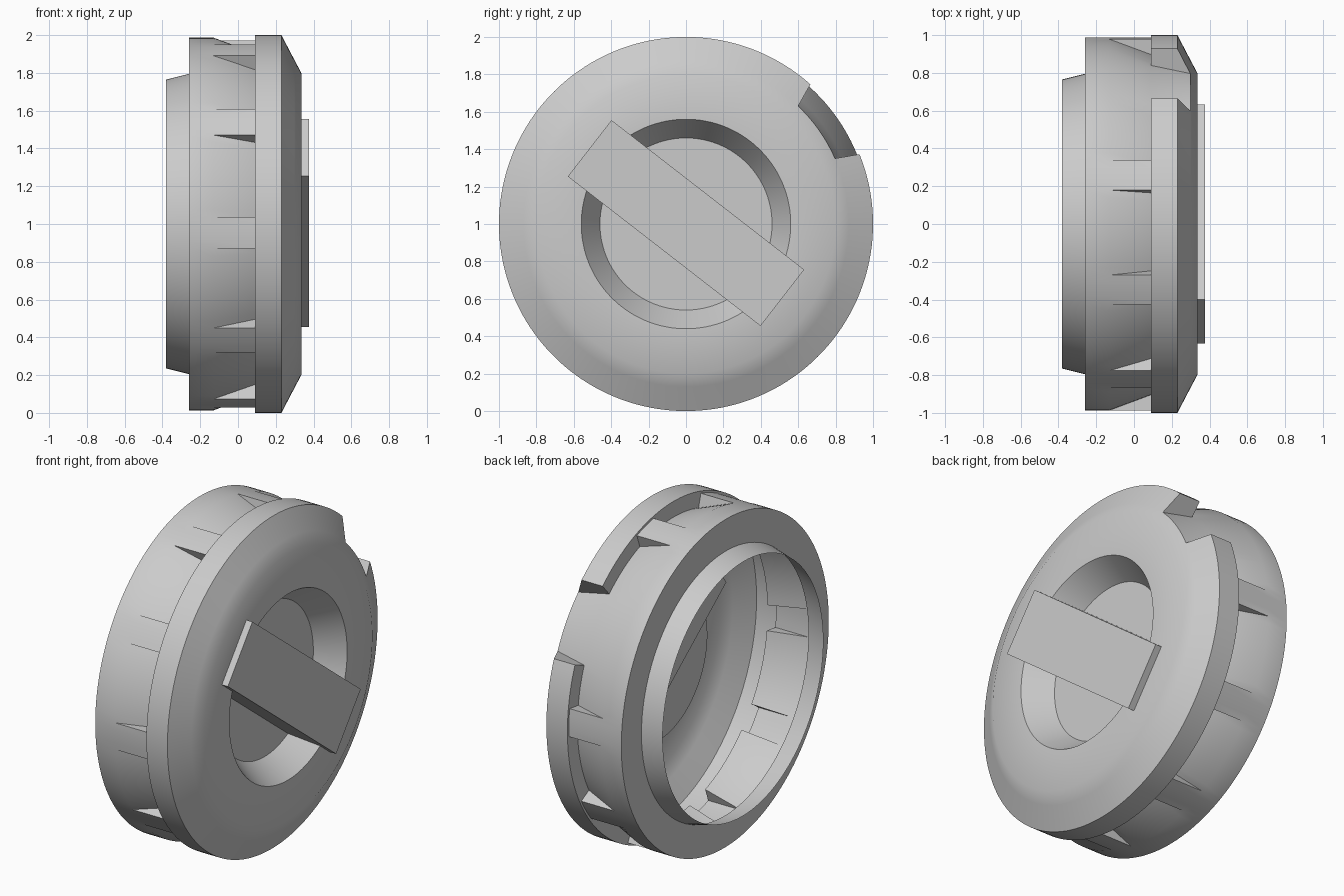
import bpy, bmesh
from math import radians, sin, cos
from mathutils import Matrix

if "Cube" in bpy.data.objects:
    bpy.data.objects.remove(bpy.data.objects["Cube"])

N, STEP, START = 150, 2.4, -2.1      # segments around the x axis
NOTCH = range(10, 21)                # segments removed from the flange rim

HEAD = [(-.38, .765), (-.26, .795), (-.26, .987), (-.13, .987)]
RIM = [(.09, .987), (.09, 1), (.23, 1)]
FACE = [(.298, .87), (.335, .8), (.335, .56), (.18, .46)]
RAMP_END = (.09, .905)


def is_rib(i):
    i %= N
    return i % 15 < 4 and not 15 <= i < 30     # one rib is missing at the notch


def profile(i):
    if i in NOTCH:
        return HEAD + [RAMP_END] + FACE
    return HEAD + ([] if is_rib(i) else [RAMP_END]) + RIM + FACE


bm = bmesh.new()


def vert(i, p):
    x, r = p
    a = START + (i % N) * STEP
    if r == .87 and 10 <= i <= 21:             # notch tapers inwards
        a = 35.1 + (a - 35.1) * .86
    a = radians(a)
    return bm.verts.new((x, r * cos(a), 1 + r * sin(a)))


def wall(i, pts, towards_next):
    pts = pts if towards_next else pts[::-1]
    bm.faces.new([vert(i, p) for p in pts])


# Revolved shell: lip, rim, ramps, ribs, flange and recess
for i in range(N):
    prof = profile(i)
    for p, q in zip(prof, prof[1:]):
        bm.faces.new([vert(i, p), vert(i + 1, p), vert(i + 1, q), vert(i, q)])
    # Triangular sides of the ribs
    if is_rib(i) != is_rib(i - 1):
        wall(i, [HEAD[-1], RAMP_END, RIM[0]], not is_rib(i))

# Notch side walls
notch_side = [RAMP_END, FACE[0], RIM[2], RIM[1], RIM[0]]
wall(10, notch_side, True)
wall(21, notch_side, False)

# Recess floor
bm.faces.new([vert(i, FACE[-1]) for i in range(N)])

bmesh.ops.remove_doubles(bm, verts=bm.verts[:], dist=1e-5)
mesh = bpy.data.meshes.new("cap_shell")
bm.to_mesh(mesh)
bm.free()
shell = bpy.data.objects.new("cap_shell", mesh)
bpy.context.collection.objects.link(shell)
bpy.context.view_layer.objects.active = shell
shell.select_set(True)
bpy.ops.object.shade_smooth_by_angle(angle=radians(30))

# Grip bar across the recess
bpy.ops.mesh.primitive_cube_add(size=1)
bar = bpy.context.object
bar.name = "grip_bar"
bar.data.transform(Matrix.Translation((.274, 0, 1.005))
                   @ Matrix.Rotation(radians(-37.8), 4, 'X')
                   @ Matrix.Diagonal((.202, 1.304, .381, 1)))
